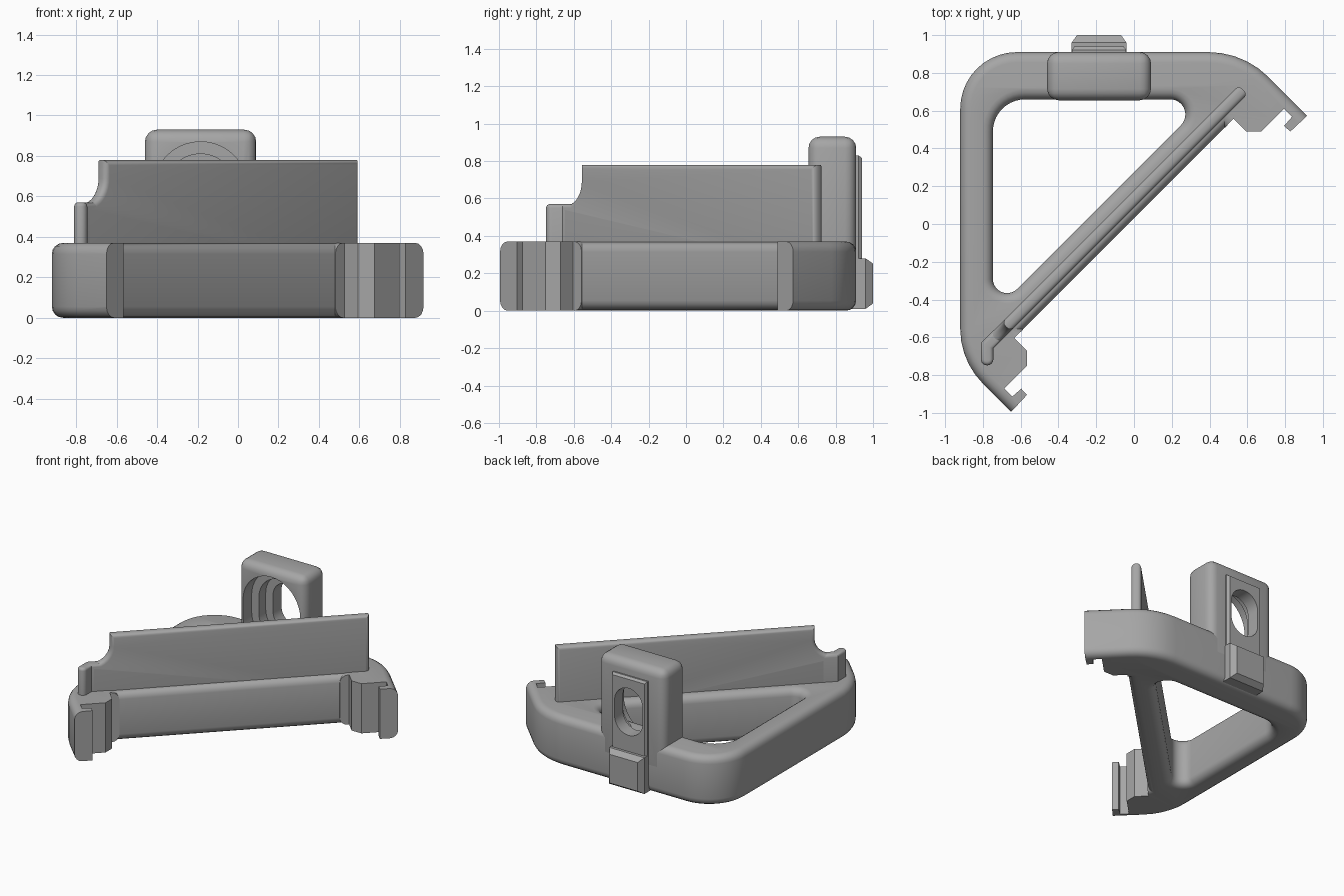
import bpy, bmesh
from math import cos, sin, tan, radians, sqrt
from mathutils import Matrix, Vector

cube = bpy.data.objects.get("Cube")
if cube:
    bpy.data.objects.remove(cube, do_unlink=True)

GREY = (0.38, 0.38, 0.38, 1)
mat = bpy.data.materials.new("plain grey")
mat.use_nodes = True
mat.diffuse_color = GREY
mat.node_tree.nodes["Principled BSDF"].inputs["Base Color"].default_value = GREY


def rounded(corners, step=9):
    """Outline from (x, y) or (x, y, radius) corners, with arcs at the radii."""
    out, n = [], len(corners)
    for i, c in enumerate(corners):
        p = Vector(c[:2])
        if len(c) < 3:
            out.append(p)
            continue
        a = (Vector(corners[i - 1][:2]) - p).normalized()
        b = (Vector(corners[(i + 1) % n][:2]) - p).normalized()
        half = a.angle(b) / 2
        centre = p + (a + b).normalized() * c[2] / sin(half)
        start = p + a * c[2] / tan(half) - centre
        sweep = -start.angle_signed(p + b * c[2] / tan(half) - centre)
        count = max(2, round(abs(sweep) / radians(step)))
        out += [centre + Matrix.Rotation(sweep * k / count, 2) @ start
                for k in range(count + 1)]
    return out


def link(name, mesh):
    obj = bpy.data.objects.new(name, mesh)
    bpy.context.collection.objects.link(obj)
    obj.data.materials.clear()
    obj.data.materials.append(mat)
    return obj


def prism(name, loops, lo, hi, bevel=0.0, place=Matrix()):
    """Extruded outline (with holes) whose rims are rounded by bevel."""
    curve = bpy.data.curves.new(name, "CURVE")
    curve.dimensions, curve.fill_mode = "2D", "BOTH"
    curve.extrude = (hi - lo) / 2 - bevel
    curve.bevel_depth, curve.offset, curve.bevel_resolution = bevel, -bevel, 3
    for loop in loops:
        spline = curve.splines.new("POLY")
        spline.points.add(len(loop) - 1)
        for point, p in zip(spline.points, loop):
            point.co = (p[0], p[1], 0, 1)
        spline.use_cyclic_u = True
    temp = bpy.data.objects.new("temp", curve)
    bpy.context.collection.objects.link(temp)
    graph = bpy.context.evaluated_depsgraph_get()
    mesh = bpy.data.meshes.new_from_object(temp.evaluated_get(graph))
    bpy.data.objects.remove(temp, do_unlink=True)
    bm = bmesh.new()
    bm.from_mesh(mesh)
    bmesh.ops.remove_doubles(bm, verts=bm.verts, dist=0.0005)
    bmesh.ops.transform(bm, verts=bm.verts,
                        matrix=place @ Matrix.Translation((0, 0, (lo + hi) / 2)))
    bmesh.ops.recalc_face_normals(bm, faces=bm.faces)
    bm.to_mesh(mesh)
    bm.free()
    mesh.name = name
    return link(name, mesh)


def box(name, lo, hi, bevel=0.0, segments=1, back_inset=0.0):
    """Box between two corners, optionally bevelled or with a chamfered back."""
    lo, hi = Vector(lo), Vector(hi)
    bm = bmesh.new()
    bmesh.ops.create_cube(bm, size=1)
    for v in bm.verts:
        v.co = (lo + hi) / 2 + v.co * (hi - lo)
    if back_inset:
        back = [f for f in bm.faces if f.normal.y > 0.9]
        bmesh.ops.inset_region(bm, faces=back, thickness=back_inset, depth=0)
        for v in bm.verts:
            if v.co.y > hi.y - 1e-4 and not all(v in f.verts for f in back) \
                    and not any(v in f.verts for f in back):
                v.co.y -= back_inset
    if bevel:
        bmesh.ops.bevel(bm, geom=bm.edges[:], offset=bevel, segments=segments,
                        profile=0.5, affect="EDGES")
    mesh = bpy.data.meshes.new(name)
    bm.to_mesh(mesh)
    bm.free()
    return link(name, mesh)


def cut(obj, cutter):
    mod = obj.modifiers.new("cut", "BOOLEAN")
    mod.operation, mod.solver, mod.object = "DIFFERENCE", "EXACT", cutter
    cutter.hide_render = True
    cutter.hide_set(True)


def mirrored(points):
    """Reflect across the axis that swaps the two clip ends."""
    return [(-p[1] - 0.077, -p[0] - 0.077) for p in reversed(points)]


# Triangular frame with rounded rims; its ends are oversize for the clip cuts
end = [(0.98, 0.51), (0.86, 0.39), (0.60, 0.39), (0.48, 0.511)]
outer = rounded([(-0.92, 0.91, 0.30), (0.58, 0.91, 0.45)] + end
                + mirrored(end) + [(-0.92, -0.726, 0.41)])
hole = rounded([(-0.747, 0.66, 0.17), (0.385, 0.66, 0.08), (-0.747, -0.472, 0.075)])
frame = prism("triangle_frame", [outer, hole], 0, 0.37, 0.055)

# Clip recesses at both ends
clip = [(0.43, 0.455), (0.526, 0.557), (0.594, 0.489), (0.674, 0.489),
        (0.795, 0.61), (0.837, 0.568), (0.795, 0.52), (0.827, 0.489),
        (0.917, 0.573), (1.0, 0.656), (1.1, 0.5), (0.8, 0.2), (0.5, 0.2)]
for side, shape in (("right", clip), ("left", mirrored(clip))):
    cut(frame, prism("clip_cutter_" + side, [shape], -0.2, 0.6))

# Diagonal wall with a round notch at its low end
r = 1 / sqrt(2)
along = Matrix(((r, 0, r, 0), (r, 0, -r, 0), (0, 1, 0, 0), (0, 0, 0, 1)))
notch = [(-0.99 + 0.127 * cos(radians(a)), 0.69 + 0.127 * sin(radians(a)))
         for a in range(0, -91, -9)]
profile = [(0.911, 0.2), (0.911, 0.78), (-0.863, 0.78)] + notch + [(-1.0, 0.563), (-1.0, 0.2)]
wall = prism("diagonal_wall", [profile], -0.127, -0.06, 0.026, along)

# Short post closing the low end of the wall
post = rounded([(-0.81, -0.63), (-0.81, -0.748, 0.031), (-0.745, -0.748, 0.031),
                (-0.745, -0.66), (-0.68, -0.595), (-0.74, -0.56)])
post = prism("wall_end_post", [post], 0.2, 0.57, 0.02)

# Mounting block, back plate and tab
MID = -0.185
block = box("mount_block", (MID - 0.275, 0.655, 0.15), (MID + 0.275, 0.91, 0.93), 0.06, 4)
plate = box("back_plate", (MID - 0.143, 0.85, 0.2), (MID + 0.143, 0.94, 0.83),
            back_inset=0.018)
tab = box("back_tab", (MID - 0.145, 0.85, 0.01), (MID + 0.145, 1.0, 0.28),
          back_inset=0.04)

# Stepped slot through the block, wide at the front
upright = Matrix(((1, 0, 0, 0), (0, 0, 1, 0), (0, 1, 0, 0), (0, 0, 0, 1)))


def slot(name, radius, front, back):
    lo, hi = 0.515 - radius, 0.635 + radius
    if lo < 0.3:
        lo = 0.3
    top = [(MID + radius * cos(radians(a)), hi - radius + radius * sin(radians(a)))
           for a in range(0, 181, 9)]
    low = [(2 * MID - x, 1.15 - z) for x, z in top]
    return prism(name, [top + [(x, max(z, lo)) for x, z in low]], front, back, 0, upright)


for name, radius, back in (("wide", 0.235, 0.76), ("middle", 0.175, 0.84), ("narrow", 0.115, 1.1)):
    cutter = slot("slot_cutter_" + name, radius, 0.5, back)
    cut(block, cutter)
    if name == "narrow":
        cut(plate, cutter)

# Smooth the rounded parts and keep the edges sharp
for obj in (frame, wall, post, block, plate):
    bpy.context.view_layer.objects.active = obj
    for other in bpy.context.selected_objects:
        other.select_set(False)
    obj.select_set(True)
    for mod in list(obj.modifiers):
        bpy.ops.object.modifier_apply(modifier=mod.name)
    bpy.ops.object.shade_smooth_by_angle(angle=radians(32))
